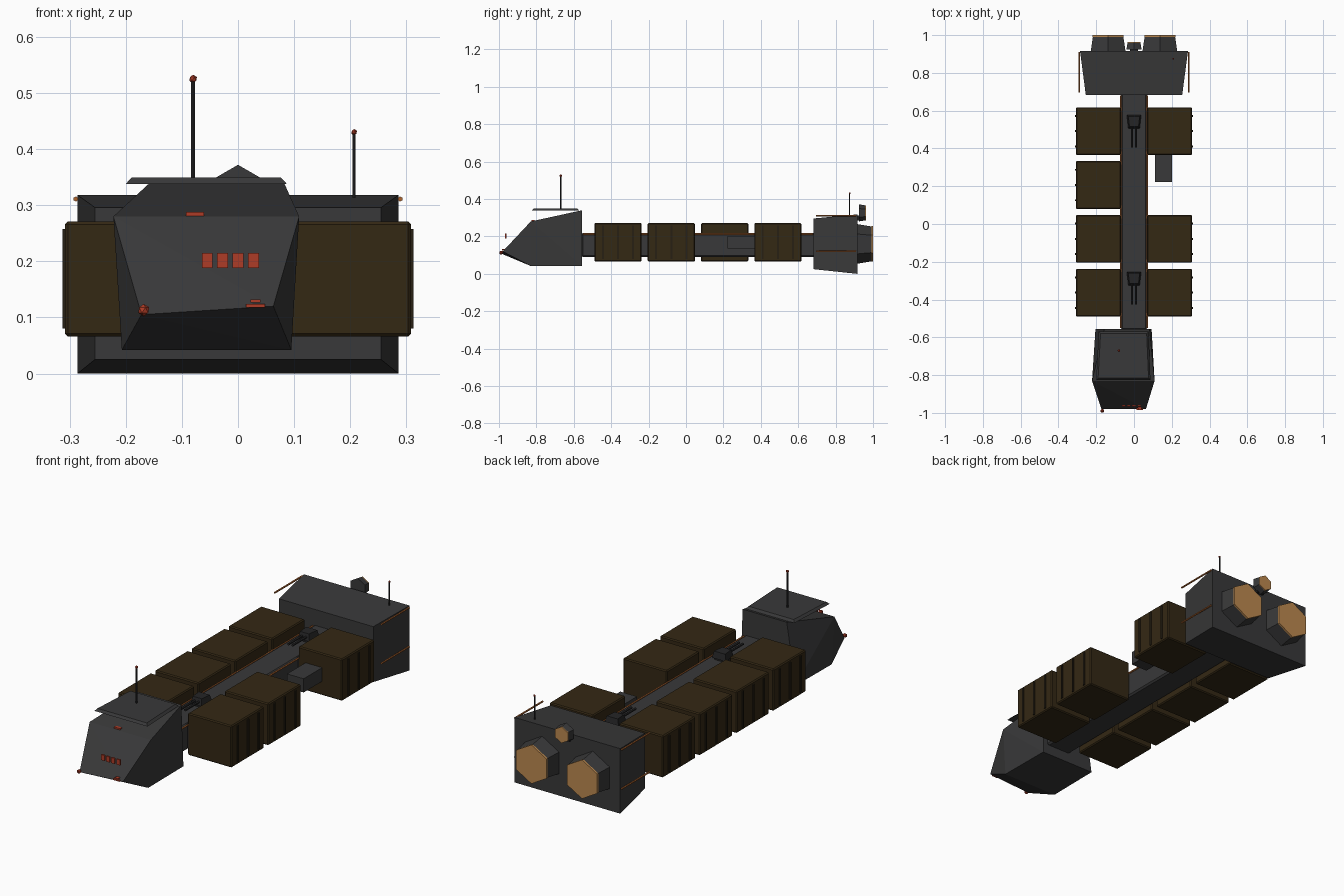
import bpy, bmesh, math
from mathutils import Matrix, Vector

if "Cube" in bpy.data.objects:
    bpy.data.objects.remove(bpy.data.objects["Cube"])


def mat(name, col):
    m = bpy.data.materials.new(name)
    m.diffuse_color = (*col, 1)
    m.use_nodes = True
    m.node_tree.nodes["Principled BSDF"].inputs["Base Color"].default_value = m.diffuse_color
    return m


HULL = mat("hull_grey", (0.040, 0.040, 0.041))
DARK = mat("dark_grey", (0.018, 0.018, 0.019))
BROWN = mat("container_brown", (0.034, 0.021, 0.007))
RIB = mat("rib_dark_brown", (0.020, 0.014, 0.007))
TAN = mat("engine_glow_tan", (0.50, 0.25, 0.08))
ORANGE = mat("pipe_orange", (0.42, 0.13, 0.03))
RED = mat("light_red", (0.42, 0.045, 0.02))


def finish(name, bm, m):
    bmesh.ops.recalc_face_normals(bm, faces=bm.faces)
    me = bpy.data.meshes.new(name)
    bm.to_mesh(me)
    bm.free()
    me.materials.append(m)
    ob = bpy.data.objects.new(name, me)
    bpy.context.collection.objects.link(ob)
    return ob


def box(name, x, y, z, m, bevel=0):
    """Box from (min, max) ranges on each axis."""
    bm = bmesh.new()
    s = [b - a for a, b in (x, y, z)]
    c = [(a + b) / 2 for a, b in (x, y, z)]
    bmesh.ops.create_cube(bm, size=1, matrix=Matrix.Translation(c) @ Matrix.Diagonal((*s, 1)))
    if bevel:
        bmesh.ops.bevel(bm, geom=bm.edges[:], offset=bevel, segments=1, affect='EDGES')
    return finish(name, bm, m)


def hull(name, pts, m):
    """Convex solid around a few corner points."""
    bm = bmesh.new()
    for p in pts:
        bm.verts.new(p)
    bmesh.ops.convex_hull(bm, input=bm.verts[:])
    bmesh.ops.dissolve_limit(bm, angle_limit=0.01, verts=bm.verts[:], edges=bm.edges[:])
    return finish(name, bm, m)


def rod(name, a, b, r1, m, r2=None, n=6):
    """Prism or tapered prism from a to b; along y it has a corner on top."""
    a, b = Vector(a), Vector(b)
    d = (b - a).normalized()
    up = Vector((0, 0, 1)) if abs(d.z) < 0.9 else Vector((0, 1, 0))
    side = d.cross(up)
    bm = bmesh.new()
    rings = []
    for c, r in ((a, r1), (b, r1 if r2 is None else r2)):
        rings.append([bm.verts.new(c + r * (up * math.cos(i * math.tau / n) + side * math.sin(i * math.tau / n)))
                      for i in range(n)])
    for i in range(n):
        j = (i + 1) % n
        bm.faces.new((rings[0][i], rings[0][j], rings[1][j], rings[1][i]))
    bm.faces.new(rings[0])
    bm.faces.new(rings[1])
    return finish(name, bm, m)


def ball(name, c, r, m):
    bm = bmesh.new()
    bmesh.ops.create_icosphere(bm, subdivisions=1, radius=r, matrix=Matrix.Translation(c))
    return finish(name, bm, m)


# Command module, set slightly off-centre
hull("command_module", [
    (-.172, -.98, .105), (.063, -.98, .12),
    (-.222, -.83, .28), (.109, -.83, .28), (.095, -.83, .042), (-.207, -.83, .042),
    (-.157, -.555, .34), (.082, -.555, .34), (.093, -.555, .042), (-.204, -.555, .042)], HULL)
hull("roof_plate", [(x, y, z) for z, i in ((.338, 0), (.349, .010))
                    for x, y in ((-.20 + i, -.825 + i), (.087 - i, -.825 + i),
                                 (.077 - i, -.57 - i), (-.187 + i, -.57 - i))], HULL)
# Windows and running lights
for i in range(4):
    cx = -.055 + i * .0275
    box("window", (cx - .0095, cx + .0095), (-.967, -.959), (.188, .215), RED)
box("brow_light", (-.093, -.061), (-.825, -.810), (.280, .288), RED)
box("chin_light", (.014, .048), (-.985, -.972), (.118, .124), RED)
box("chin_light_upper", (.022, .040), (-.985, -.965), (.127, .132), RED)
ball("nose_light", (-.168, -.989, .113), .011, RED)

# Antennas
for x, y, z0, z1, r in ((-.08, -.67, .345, .525, .004), (.207, .875, .30, .43, .003)):
    rod("antenna", (x, y, z0), (x, y, z1), r, DARK)
    ball("antenna_light", (x, y, z1), r * 1.9, RED)

# Spine with pipes along its upper edges
box("spine", (-.068, .068), (-.56, .69), (.09, .218), HULL, .008)
for s in (-1, 1):
    rod("spine_pipe", (s * .071, -.55, .213), (s * .071, .68, .213), .0045, ORANGE)

# Cargo containers with ribs; one slot on the right is empty
for s in (-1, 1):
    for k, y0 in enumerate((-.49, -.205, .08, .365)):
        if s == 1 and k == 2:
            continue
        y1 = y0 + .253
        box("container", sorted((s * .07, s * .308)), (y0, y1), (.066, .271), BROWN, .005)
        for t in (.18, .5, .82):
            yc = y0 + t * .253
            box("container_rib", sorted((s * .300, s * .3125)), (yc - .005, yc + .005), (.08, .258), RIB)
        for t in (.04, .96):
            yc = y0 + t * .253
            box("container_clamp", sorted((s * .06, s * .078)), (yc - .008, yc + .008), (.1, .215), DARK)

# Equipment box in the empty slot
box("equipment_box", (.11, .20), (.222, .37), (.135, .202), HULL)

# Twin-barrel turrets on the spine
for y in (.54, -.29):
    box("turret_base", (-.03, .03), (y - .025, y + .025), (.215, .232), DARK)
    hull("turret", [(sx * w, y + dy, z) for sx in (-1, 1) for w, dy, z in
                    ((.03, -.035, .230), (.038, .036, .230), (.024, -.025, .262), (.03, .030, .262))], DARK)
    for s in (-1, 1):
        rod("turret_barrel", (s * .011, y - .02, .245), (s * .011, y - .135, .245), .006, DARK)

# Engine block, flaring to the rear
hull("engine_block", [(s * w, y, z) for s in (-1, 1) for w, y, z in
                      ((.255, .682, .025), (.255, .682, .296), (.286, .917, .0), (.286, .917, .318))], HULL)
# Rails along the block sides
for s in (-1, 1):
    for z in (.311, .12):
        rod("side_rail", (s * .289, .695, z), (s * .289, .91, z), .0045, ORANGE)

# Hexagonal main engines
for s in (-1, 1):
    c = s * .137
    rod("engine_nozzle", (c, .91, .16), (c, .993, .16), .107, HULL, .093)
    rod("engine_glow", (c, .991, .16), (c, 1.0, .16), .095, TAN)
# Small upper thruster
rod("upper_thruster", (0, .925, .326), (0, .958, .326), .046, HULL, .040)
rod("upper_thruster_glow", (0, .956, .326), (0, .963, .326), .040, TAN)
box("thruster_mount", (-.02, .02), (.90, .93), (.285, .312), DARK)
